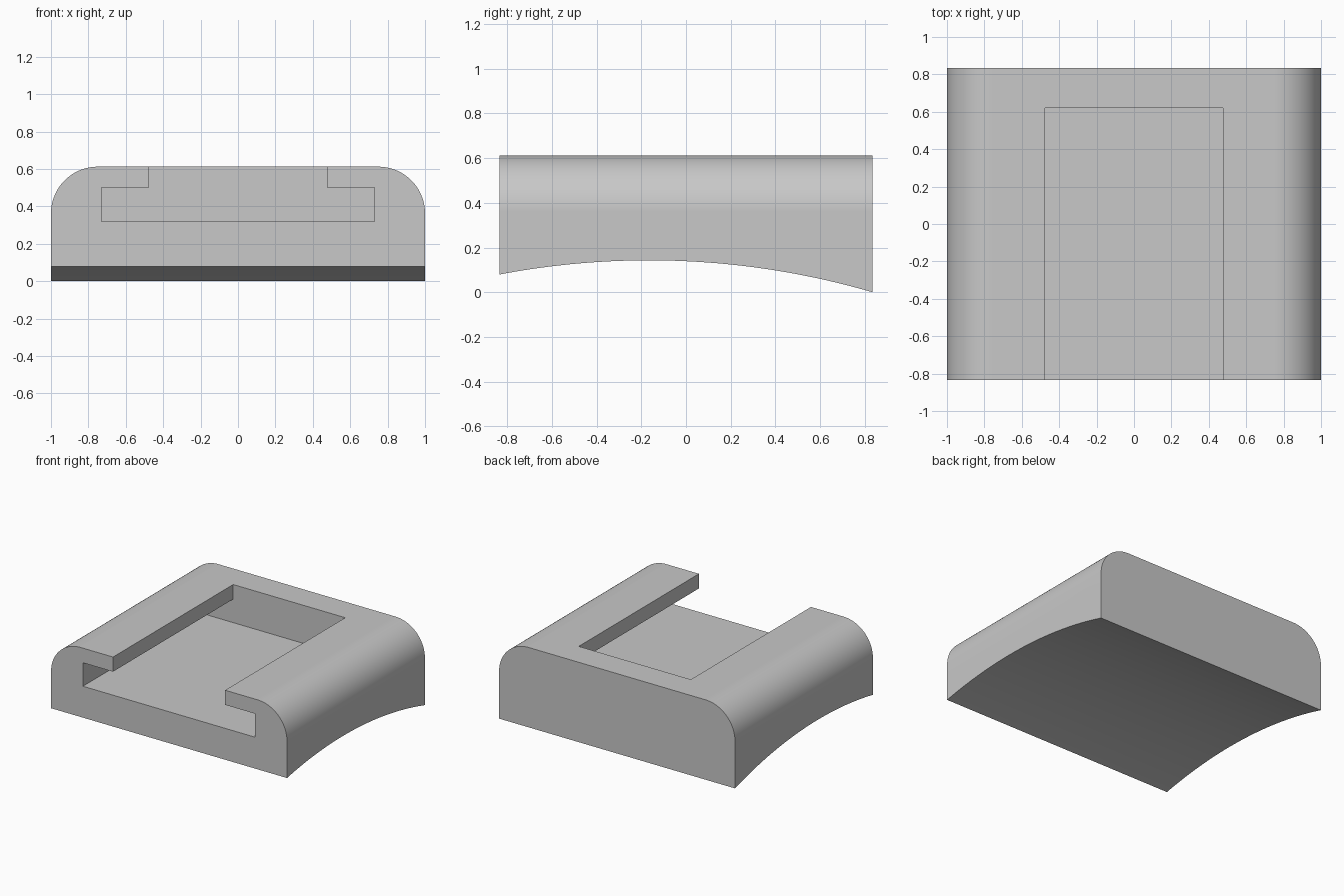
import bpy, bmesh, math
from mathutils import Vector

cube = bpy.data.objects.get("Cube")
if cube:
    bpy.data.objects.remove(cube, do_unlink=True)

HALF_X, HALF_Y, TOP, ROUND = 1.0, 0.835, 0.612, 0.25

grey = bpy.data.materials.new("plain grey")
grey.use_nodes = True
colour = (0.58, 0.58, 0.58, 1)
grey.diffuse_color = colour
grey.node_tree.nodes["Principled BSDF"].inputs["Base Color"].default_value = colour


def arc(cx, cz, radius, start, end, steps):
    """Points on an arc, angles in radians."""
    angles = [start + (end - start) * i / steps for i in range(steps + 1)]
    return [(cx + radius * math.cos(a), cz + radius * math.sin(a)) for a in angles]


def prism(name, profile, start, end, axis):
    """Extrude a closed profile along x or y; profile is (other axis, z)."""
    def place(p, d):
        return Vector((p[0], d, p[1])) if axis == "y" else Vector((d, p[0], p[1]))
    bm = bmesh.new()
    face = bm.faces.new([bm.verts.new(place(p, start)) for p in profile])
    moved = bmesh.ops.extrude_face_region(bm, geom=[face])["geom"]
    verts = [v for v in moved if isinstance(v, bmesh.types.BMVert)]
    shift = place((0, 0), end - start)
    bmesh.ops.translate(bm, verts=verts, vec=shift)
    bmesh.ops.recalc_face_normals(bm, faces=bm.faces)
    mesh = bpy.data.meshes.new(name)
    bm.to_mesh(mesh)
    bm.free()
    mesh.materials.append(grey)
    obj = bpy.data.objects.new(name, mesh)
    bpy.context.collection.objects.link(obj)
    return obj


# Block with rounded upper long edges
cx, cz = HALF_X - ROUND, TOP - ROUND
outline = [(-HALF_X, -0.1), (HALF_X, -0.1)]
outline += arc(cx, cz, ROUND, 0, math.pi / 2, 24)
outline += arc(-cx, cz, ROUND, math.pi / 2, math.pi, 24)
body = prism("slotted_block", outline, -HALF_Y, HALF_Y, "y")

# T-shaped slot, open at the front
right_half = [(0.73, 0.32), (0.73, 0.50), (0.475, 0.50), (0.475, TOP + 0.2)]
slot_outline = right_half + [(-x, z) for x, z in reversed(right_half)]
slot = prism("slot_cutter", slot_outline, -HALF_Y - 0.2, 0.62, "y")

# Shallow curved underside
crown_y, crown_z, radius = -0.165, 0.143, 3.57
reach = 0.34
under_outline = arc(crown_y, crown_z - radius, radius,
                    math.pi / 2 + reach, math.pi / 2 - reach, 64)
under_outline += [(1.4, -0.8), (-1.6, -0.8)]
under = prism("underside_cutter", under_outline, -HALF_X - 0.2, HALF_X + 0.2, "x")

# Cut both hollows, then drop the cutters
bpy.ops.object.select_all(action="DESELECT")
body.select_set(True)
bpy.context.view_layer.objects.active = body
for cutter in (slot, under):
    cutter.hide_render = True
    mod = body.modifiers.new(cutter.name, "BOOLEAN")
    mod.operation, mod.solver, mod.object = "DIFFERENCE", "EXACT", cutter
    bpy.ops.object.modifier_apply(modifier=mod.name)
    bpy.data.objects.remove(cutter, do_unlink=True)

# Smooth curves with crisp edges and flat planes
bpy.ops.object.shade_smooth_by_angle(angle=math.radians(25))
weighted = body.modifiers.new("even_shading", "WEIGHTED_NORMAL")
weighted.keep_sharp = True
